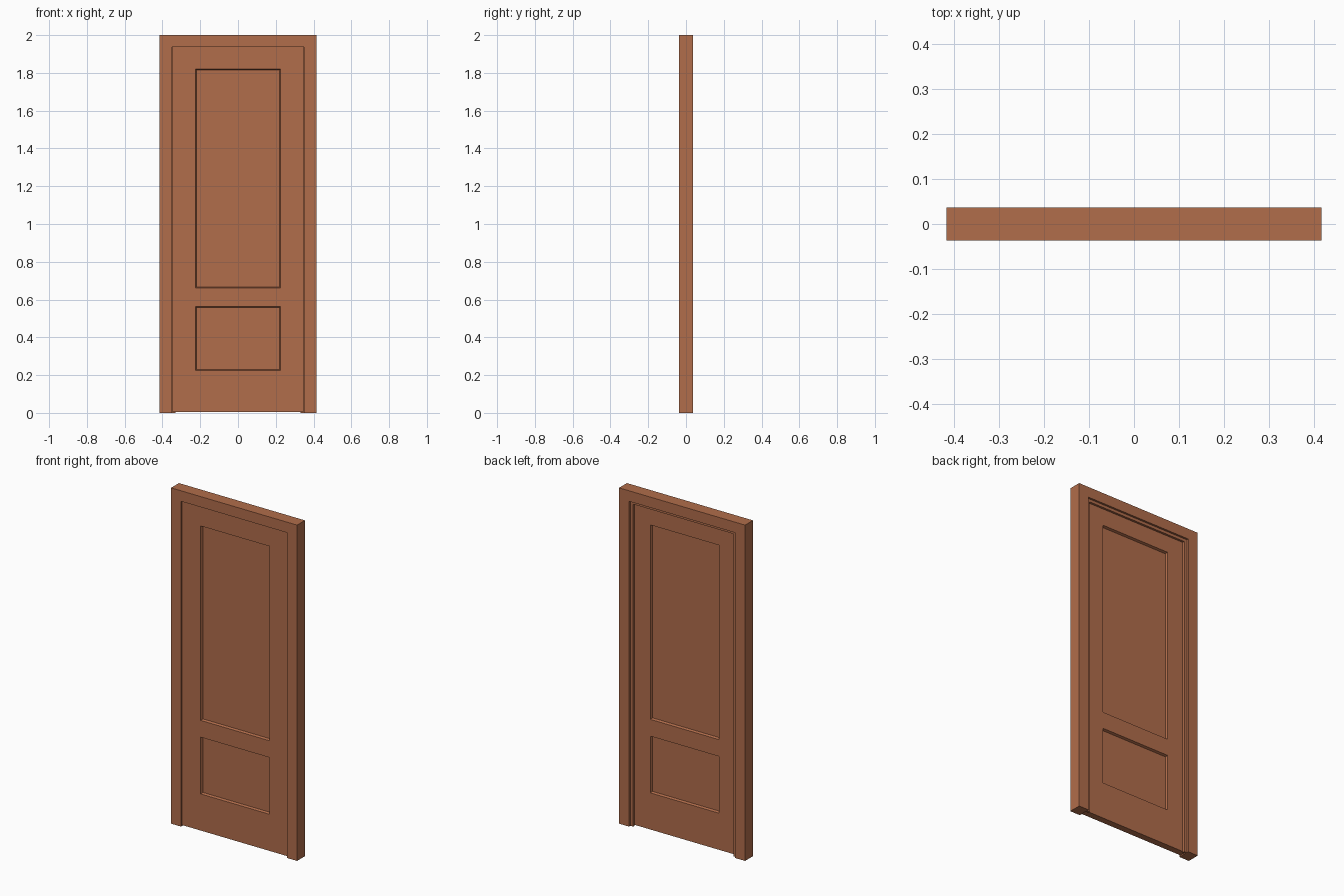
import bpy, bmesh

if "Cube" in bpy.data.objects:
    bpy.data.objects.remove(bpy.data.objects["Cube"])

wood = bpy.data.materials.new("reddish_brown_wood")
wood.diffuse_color = (0.44, 0.153, 0.07, 1)
wood.use_nodes = True
wood.node_tree.nodes["Principled BSDF"].inputs["Base Color"].default_value = wood.diffuse_color


def finish(bm, name):
    bmesh.ops.recalc_face_normals(bm, faces=bm.faces)
    mesh = bpy.data.meshes.new(name)
    bm.to_mesh(mesh)
    bm.free()
    mesh.materials.append(wood)
    obj = bpy.data.objects.new(name, mesh)
    bpy.context.collection.objects.link(obj)
    return obj


# Door frame: jamb profile with a stop bead, swept over both sides and the head
W, H = 0.415, 2.0
profile = [(0, -0.037), (0.066, -0.037), (0.066, 0.012), (0.084, 0.012),
           (0.084, 0.025), (0.066, 0.025), (0.066, 0.037), (0, 0.037)]
bm = bmesh.new()
stations = []
for side, top in ((-1, False), (-1, True), (1, True), (1, False)):
    stations.append([bm.verts.new((side * (W - i), y, H - i * 0.95 if top else 0))
                     for i, y in profile])
n = len(profile)
for a, b in zip(stations, stations[1:]):
    for k in range(n):
        bm.faces.new((a[k], a[(k + 1) % n], b[(k + 1) % n], b[k]))
bm.faces.new(stations[0])
bm.faces.new(stations[-1])
finish(bm, "door_frame")

# Door leaf: a gridded slab whose panel cells are sunk on both faces
xs = [-0.348, -0.226, 0.226, 0.348]
zs = [0.006, 0.224, 0.562, 0.662, 1.82, 1.936]
y_front, y_back = -0.028, 0.012
depth, slope = 0.014, 0.005
bm = bmesh.new()
grids = []
panels = []
for y, inward in ((y_front, 1), (y_back, -1)):
    grid = [[bm.verts.new((x, y, z)) for z in zs] for x in xs]
    grids.append(grid)
    for i in range(len(xs) - 1):
        for j in range(len(zs) - 1):
            quad = [grid[i][j], grid[i + 1][j], grid[i + 1][j + 1], grid[i][j + 1]]
            if i == 1 and j in (1, 3):
                # sloped moulding around a flat sunk panel
                cx, cz = (xs[i] + xs[i + 1]) / 2, (zs[j] + zs[j + 1]) / 2
                inner = [bm.verts.new((v.co.x + (slope if v.co.x < cx else -slope),
                                       y + inward * depth,
                                       v.co.z + (slope if v.co.z < cz else -slope)))
                         for v in quad]
                for k in range(4):
                    m = (k + 1) % 4
                    bm.faces.new((quad[k], quad[m], inner[m], inner[k]))
                bm.faces.new(inner)
            else:
                bm.faces.new(quad)


# Edge faces joining the front and back grids
def rim(grid):
    left, right = grid[0], grid[-1]
    return (left + [c[-1] for c in grid[1:]] + right[-2::-1]
            + [c[0] for c in grid[-2:0:-1]])


front, back = rim(grids[0]), rim(grids[1])
for k in range(len(front)):
    m = (k + 1) % len(front)
    bm.faces.new((front[k], front[m], back[m], back[k]))
finish(bm, "door_leaf")
